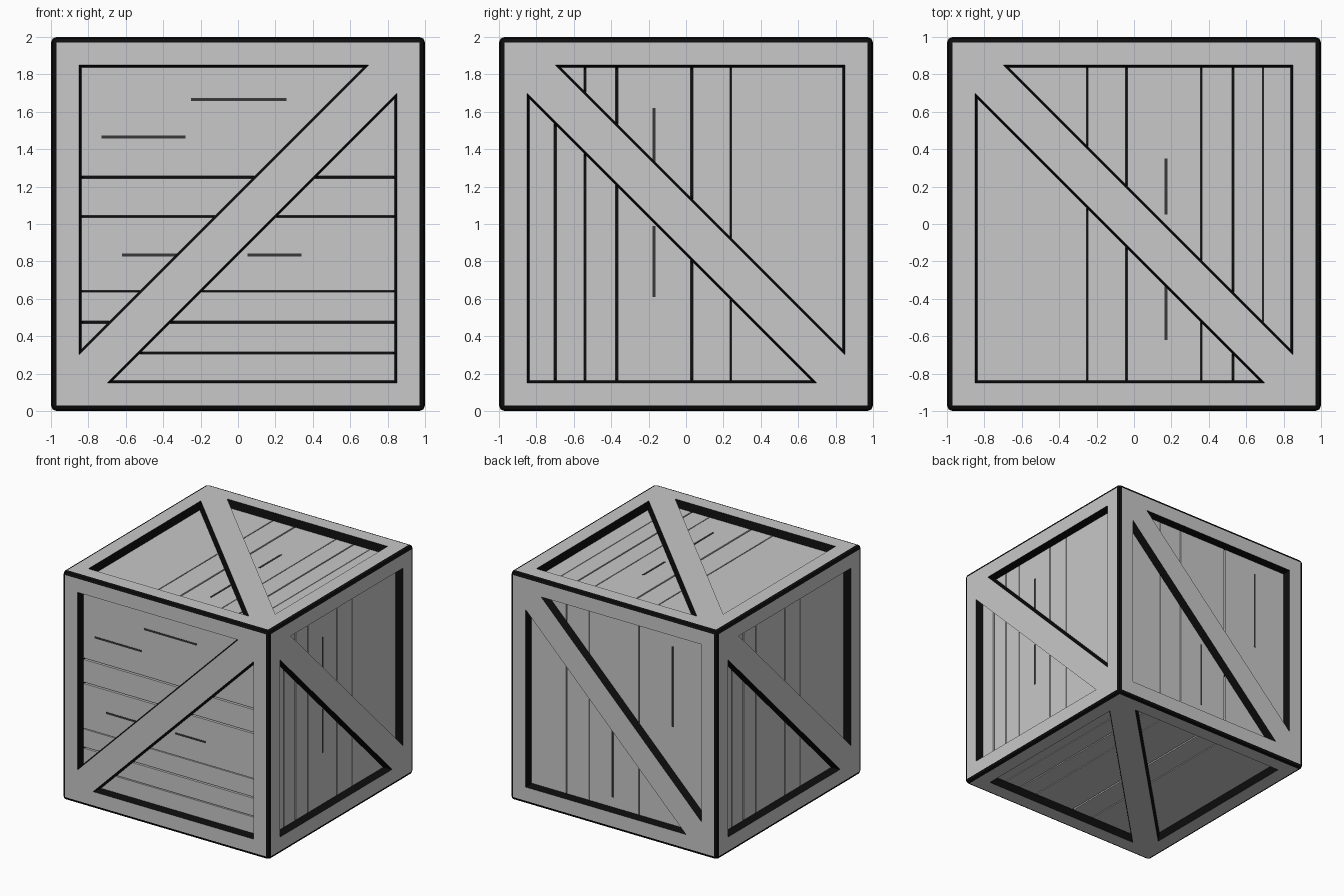
import bpy, bmesh
from mathutils import Vector

if "Cube" in bpy.data.objects:
    bpy.data.objects.remove(bpy.data.objects["Cube"])

def material(name, c):
    m = bpy.data.materials.new(name)
    m.diffuse_color = (c, c, c, 1)
    m.use_nodes = True
    m.node_tree.nodes["Principled BSDF"].inputs["Base Color"].default_value = m.diffuse_color
    return m

GREY = material("pale_grey", 0.58)
BLACK = material("black", 0.004)
DARK = material("dark_grey", 0.04)

CENTRE = Vector((0, 0, 1))
X, Y, Z = Vector((1, 0, 0)), Vector((0, 1, 0)), Vector((0, 0, 1))
INNER, HALF_BRACE = 0.85, 0.15      # frame opening, brace offset
FLOOR, DEEP, SLOPE = 0.065, 0.10, 0.2

# each side: name, u, v (seen from outside), brace rises to the right?, planks lie flat?,
# plank gaps (position, width), short cracks (position, start, end)
RIGHT_GAPS = [(-.70, .014), (-.54, .012), (-.37, .012), (.03, .014), (.24, .008)]
TOP_GAPS = [(-.25, .008), (-.04, .013), (.36, .007), (.53, .011), (.69, .006)]
SIDES = [
    ("front", X, Z, True, True,
     [(.25, .013), (.04, .013), (-.36, .007), (-.525, .012), (-.69, .009)],
     [(.665, -.25, .26), (.465, -.73, -.28), (-.165, -.62, -.32), (-.165, .05, .34)]),
    ("right", Y, Z, False, False, RIGHT_GAPS, [(-.17, .31, .62), (-.17, -.39, -.01)]),
    ("back", -X, Z, False, False, [(-.5, .008), (-.28, .008), (.2, .012)],
     [(.525, .02, .72), (-.055, -.75, -.17)]),
    ("left", -Y, Z, False, False, RIGHT_GAPS, []),
    ("top", X, Y, False, False, TOP_GAPS, [(.17, .05, .35), (.17, -.62, -.32)]),
    ("bottom", X, -Y, False, False, TOP_GAPS, []),
]

def new_object(name, bm, mats):
    bmesh.ops.recalc_face_normals(bm, faces=bm.faces)
    me = bpy.data.meshes.new(name)
    bm.to_mesh(me)
    bm.free()
    for m in mats:
        me.materials.append(m)
    ob = bpy.data.objects.new(name, me)
    bpy.context.collection.objects.link(ob)
    return ob

def loft(bm, a, b):
    """Closed prism between two loops of points."""
    va, vb = [bm.verts.new(p) for p in a], [bm.verts.new(p) for p in b]
    bm.faces.new(va[::-1])
    bm.faces.new(vb)
    for i in range(len(a)):
        j = (i + 1) % len(a)
        bm.faces.new((va[i], va[j], vb[j], vb[i]))

def place(u, v, a, b, depth):
    return CENTRE + u * a + v * b + u.cross(v) * (1 - depth)

def slab(bm, u, v, u0, u1, v0, v1, d0, d1):
    pts = [(u0, v0), (u1, v0), (u1, v1), (u0, v1)]
    loft(bm, *[[place(u, v, a, b, d) for a, b in pts] for d in (d1, d0)])

def shrink(tri, delta):
    """Move every edge of a triangle inward by delta."""
    p = [Vector(t) for t in tri]
    s = [(p[1] - p[2]).length, (p[2] - p[0]).length, (p[0] - p[1]).length]
    mid = (p[0] * s[0] + p[1] * s[1] + p[2] * s[2]) / sum(s)
    e, f = p[1] - p[0], p[2] - p[0]
    r = abs(e.x * f.y - e.y * f.x) / sum(s)
    return [mid + (q - mid) * (r - delta) / r for q in p]

# crate frame: bevelled cube
bm = bmesh.new()
bmesh.ops.create_cube(bm, size=2)
bmesh.ops.bevel(bm, geom=bm.edges[:], offset=0.03, segments=2, profile=0.5, affect='EDGES')
bmesh.ops.translate(bm, verts=bm.verts, vec=CENTRE)
frame = new_object("crate_frame", bm, [GREY, BLACK])

# two tapered triangular recesses per side leave the border and brace standing
bm = bmesh.new()
for name, u, v, rising, flat, gaps, cracks in SIDES:
    k = INNER - HALF_BRACE
    for s in (1, -1):
        m = -s if rising else s
        tri = [(m * INNER, s * INNER), (-m * k, s * INNER), (m * INNER, -s * k)]
        loops = [[place(u, v, q.x, q.y, d) for q in shrink(tri, d * SLOPE)]
                 for d in (DEEP, -0.02)]
        loft(bm, *loops)
cutter = new_object("recess_cutter", bm, [])
cutter.hide_render = True

mod = frame.modifiers.new("recesses", 'BOOLEAN')
mod.operation, mod.solver, mod.object = 'DIFFERENCE', 'EXACT', cutter
deps = bpy.context.evaluated_depsgraph_get()
cut_mesh = bpy.data.meshes.new_from_object(frame.evaluated_get(deps))
frame.modifiers.clear()
frame.data = cut_mesh
bpy.data.objects.remove(cutter)

# outer flats are grey; bevels, recess walls and recess floors are black
cut_mesh.materials.clear()
cut_mesh.materials.append(GREY)
cut_mesh.materials.append(BLACK)
for p in cut_mesh.polygons:
    on_skin = (p.center - CENTRE).dot(p.normal) > 0.999
    straight = max(abs(c) for c in p.normal) > 0.999
    p.material_index = 0 if on_skin and straight else 1
    p.use_smooth = False

# planks and cracks
for name, u, v, rising, flat, gaps, cracks in SIDES:
    def strip(bm, lo, hi, a, b, d0, d1):
        if flat:
            slab(bm, u, v, a, b, lo, hi, d0, d1)
        else:
            slab(bm, u, v, lo, hi, a, b, d0, d1)
    bm = bmesh.new()
    start = -0.86
    for pos, w in sorted(gaps) + [(0.86, 0)]:
        strip(bm, start, pos - w / 2, -0.86, 0.86, FLOOR, DEEP + 0.005)
        start = pos + w / 2
    new_object(name + "_planks", bm, [GREY])
    if cracks:
        bm = bmesh.new()
        for pos, a, b in cracks:
            strip(bm, pos - 0.008, pos + 0.008, a, b, FLOOR - 0.003, FLOOR + 0.002)
        new_object(name + "_cracks", bm, [DARK])
